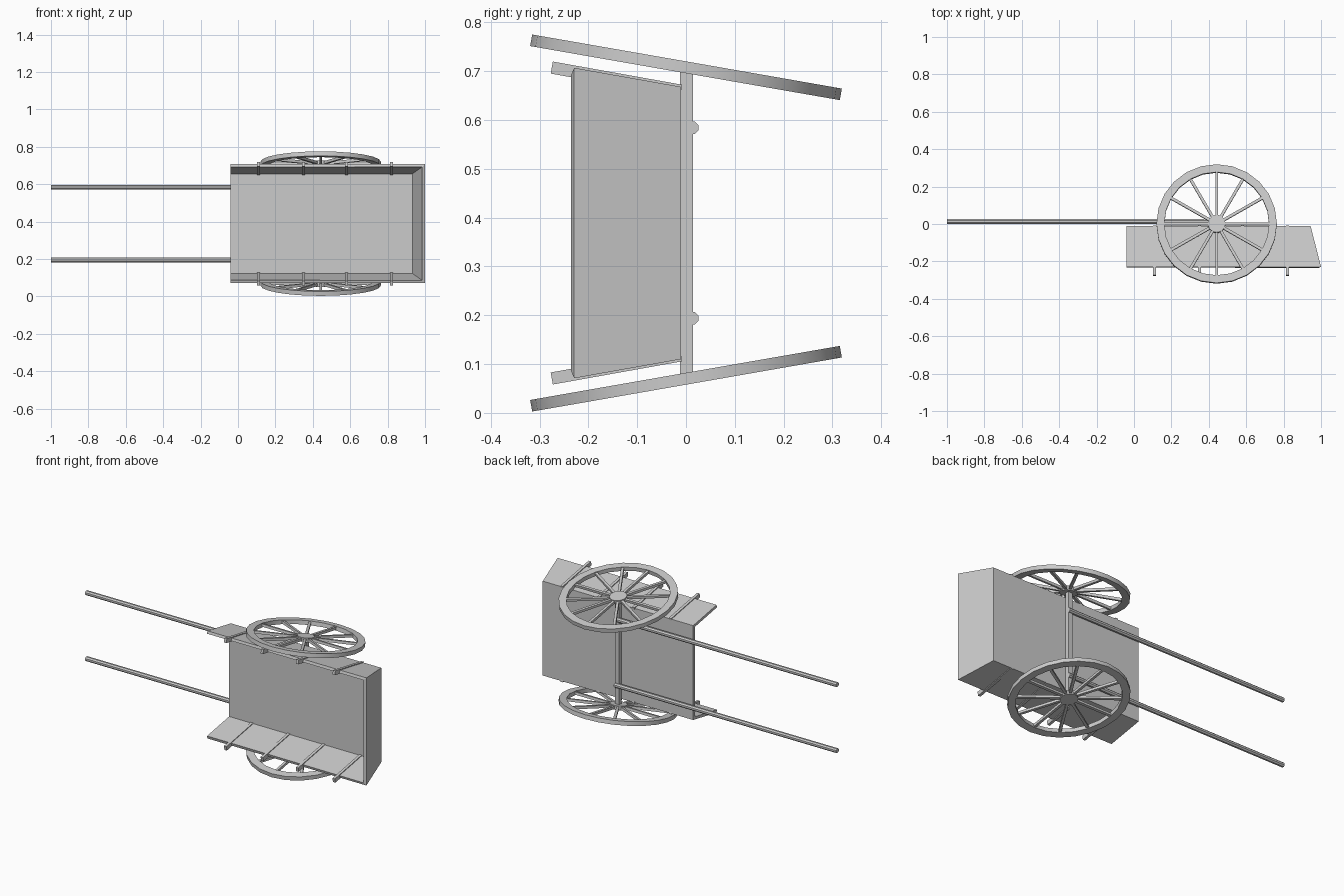
import bpy, bmesh, math
from mathutils import Vector, Matrix

if "Cube" in bpy.data.objects:
    bpy.data.objects.remove(bpy.data.objects["Cube"], do_unlink=True)

MID = 0.389          # height of the cart's centre plane (it lies on its side)
AXLE_X = 0.442
TILT = math.radians(9.9)

grey = bpy.data.materials.new("plain grey")
grey.use_nodes = True
grey.diffuse_color = (0.6, 0.6, 0.6, 1)
bsdf = next(n for n in grey.node_tree.nodes if n.type == 'BSDF_PRINCIPLED')
bsdf.inputs["Base Color"].default_value = (0.6, 0.6, 0.6, 1)


def finish(name, bm, smooth=False):
    mesh = bpy.data.meshes.new(name)
    bm.to_mesh(mesh)
    bm.free()
    mesh.materials.append(grey)
    ob = bpy.data.objects.new(name, mesh)
    bpy.context.collection.objects.link(ob)
    if smooth:
        bpy.ops.object.select_all(action='DESELECT')
        ob.select_set(True)
        bpy.context.view_layer.objects.active = ob
        bpy.ops.object.shade_smooth_by_angle(angle=math.radians(30))
    return ob


def add_beam(bm, p, q, width, depth):
    """Box from p to q; width lies across the cart's length where possible."""
    p, q = Vector(p), Vector(q)
    along = (q - p).normalized()
    ref = Vector((1, 0, 0)) if abs(along.x) < 0.1 else Vector((0, 0, 1))
    side = (ref - along * ref.dot(along)).normalized()
    basis = Matrix((side, along.cross(side), along)).transposed().to_4x4()
    size = Matrix.Diagonal((width, depth, (q - p).length, 1))
    bmesh.ops.create_cube(bm, size=1, matrix=Matrix.Translation((p + q) / 2) @ basis @ size)


def add_cylinder(bm, radius, depth, sides, matrix):
    bmesh.ops.create_cone(bm, cap_ends=True, segments=sides, radius1=radius,
                          radius2=radius, depth=depth, matrix=matrix)


# Tray: floor, flared sides and sloping tail, open at the shaft end
bm = bmesh.new()
def corner(x, y, half):
    return bm.verts.new((x, y, MID + half))
floor = [corner(-0.04, -0.01, -0.279), corner(-0.04, -0.01, 0.279),
         corner(0.944, -0.01, 0.279), corner(0.944, -0.01, -0.279)]
rim = [corner(-0.04, -0.229, -0.318), corner(-0.04, -0.229, 0.318),
       corner(1.0, -0.229, 0.318), corner(1.0, -0.229, -0.318)]
bm.faces.new(floor)
for i, j in ((2, 1), (0, 3), (3, 2)):
    bm.faces.new((floor[i], floor[j], rim[j], rim[i]))
tray = finish("tray", bm)
solid = tray.modifiers.new("thickness", 'SOLIDIFY')
solid.thickness = 0.016
solid.offset = -1
solid.use_even_offset = True

# Axle
bm = bmesh.new()
add_beam(bm, (AXLE_X, 0.001, MID - 0.31), (AXLE_X, 0.001, MID + 0.31), 0.026, 0.026)
finish("axle", bm)

for label, s in (("left", 1), ("right", -1)):
    # Pulling shaft
    bm = bmesh.new()
    start, end = -1.0, AXLE_X + 0.013
    add_cylinder(bm, 0.0137, end - start, 8,
                 Matrix.Translation(((start + end) / 2, 0.013, MID + s * 0.195))
                 @ Matrix.Rotation(math.pi / 2, 4, 'Y')
                 @ Matrix.Rotation(math.pi / 8, 4, 'Z'))
    finish(label + "_shaft", bm)

    # Side stakes set into the flared boards
    bm = bmesh.new()
    for x in (0.11, 0.35, 0.58, 0.82):
        add_beam(bm, (x, -0.275, MID + s * 0.3185), (x, -0.01, MID + s * 0.271), 0.016, 0.025)
    finish(label + "_stakes", bm)

    # Wheel: swept rim, hub and twelve spokes
    bm = bmesh.new()
    t = 0.012
    loop = [bm.verts.new((r, 0, z)) for r, z in
            ((0.28, -t), (0.322, -t), (0.322, t), (0.28, t))]
    edges = [bm.edges.new((loop[i], loop[(i + 1) % 4])) for i in range(4)]
    bmesh.ops.spin(bm, geom=loop + edges, axis=(0, 0, 1), cent=(0, 0, 0),
                   angle=math.tau, steps=24, use_merge=True)
    bmesh.ops.remove_doubles(bm, verts=bm.verts, dist=0.0005)
    bmesh.ops.recalc_face_normals(bm, faces=bm.faces)
    add_cylinder(bm, 0.047, 2 * t, 24, Matrix.Identity(4))
    for k in range(12):
        a = math.tau * k / 12
        d = Vector((math.cos(a), math.sin(a), 0))
        spoke = bmesh.ops.create_cube(bm, size=1, matrix=Matrix.Translation(d * 0.163)
                                      @ Matrix.Rotation(a, 4, 'Z')
                                      @ Matrix.Diagonal((0.24, 0.015, 0.015, 1)))
    wheel = finish(label + "_wheel", bm, smooth=True)
    wheel.location = (AXLE_X, 0, MID + s * 0.319)
    wheel.rotation_euler = (-s * TILT, 0, 0)
